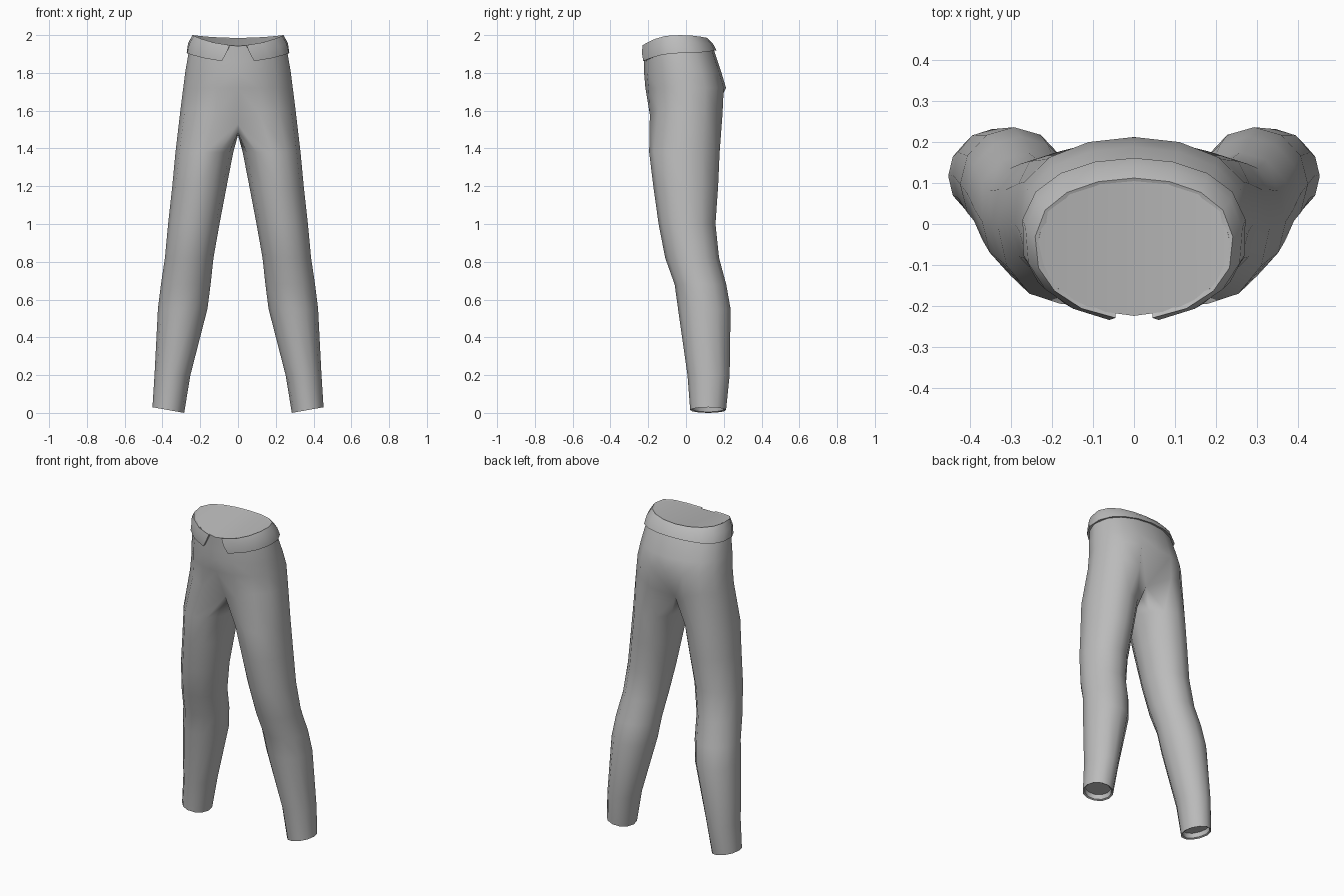
import bpy, bmesh, math

cube = bpy.data.objects.get("Cube")
if cube:
    bpy.data.objects.remove(cube)

cloth = bpy.data.materials.new("grey_cloth")
cloth.use_nodes = True
colour = (0.5, 0.5, 0.5, 1)
cloth.diffuse_color = colour
cloth.node_tree.nodes["Principled BSDF"].inputs["Base Color"].default_value = colour


def top_z(s):
    # Waist rim height: dips at the front, slightly at the back
    return 2.0 - (0.055 if s < 0 else 0.015) * s * s


def band_z(s):
    # Lower edge of the waistband
    return 1.905 + (-0.047 if s < 0 else 0.015) * s * s


def half_ring(z, a, yf, yb, start=0.0):
    """Nine points from the front, round the left side, to the back centre."""
    cy, r = (yf + yb) / 2, (yb - yf) / 2
    t0 = -math.acos(start / a)
    pts = []
    for k in range(9):
        t = t0 + (math.pi / 2 - t0) * k / 8
        s = math.sin(t)
        y = cy + r * (s if s < 0 else s ** 0.75)
        pts.append([max(0.0, a * math.cos(t)) if k < 8 else 0.0, y, z(s) if callable(z) else z])
    return pts


def leg_ring(z, xi, xo, yf, yb, tilt=0.0):
    """Twelve points round one leg, starting at the front inner side."""
    pts = []
    for k in range(12):
        t = math.radians(-120 + 30 * k)
        c = math.cos(t)
        pts.append([(xi + xo) / 2 + (xo - xi) / 2 * c,
                    (yf + yb) / 2 + (yb - yf) / 2 * math.sin(t), z + tilt * (c + 1) / 2])
    return pts


def add_ring(bm, pts):
    return [bm.verts.new(p) for p in pts]


def loft(bm, upper, lower, closed):
    n = len(lower)
    for k in range(n if closed else 8):
        j = (k + 1) % n
        bm.faces.new((upper[k], lower[k], lower[j], upper[j]))


def finish(bm, name, angle):
    mesh = bpy.data.meshes.new(name)
    bm.to_mesh(mesh)
    bm.free()
    ob = bpy.data.objects.new(name, mesh)
    bpy.context.collection.objects.link(ob)
    mesh.materials.append(cloth)
    bpy.ops.object.select_all(action='DESELECT')
    ob.select_set(True)
    bpy.context.view_layer.objects.active = ob
    bpy.ops.object.shade_smooth_by_angle(angle=math.radians(angle))
    mirror = ob.modifiers.new("mirror", 'MIRROR')
    mirror.use_clip = True
    mirror.merge_threshold = 0.001


# Trousers: left half, mirrored
bm = bmesh.new()
hips = [
    half_ring(lambda s: top_z(s) - 0.003, 0.237, -0.224, 0.106),
    half_ring(band_z, 0.262, -0.222, 0.148),
    half_ring(1.80, 0.280, -0.222, 0.188),
    half_ring(1.72, 0.290, -0.215, 0.212),
]
# Crotch ring: the hip outline drops to an arch between the legs
crotch = half_ring(1.61, 0.304, -0.207, 0.205)
crotch[1][2] = crotch[7][2] = 1.58
crotch[0] = (0, -0.13, 1.53)
crotch[8] = (0, 0.11, 1.52)
crotch += [(0, 0.06, 1.485), (0, 0, 1.47), (0, -0.07, 1.485)]
legs = [
    leg_ring(1.38, 0.025, 0.331, -0.195, 0.178),
    leg_ring(1.20, 0.060, 0.348, -0.173, 0.170),
    leg_ring(1.00, 0.098, 0.370, -0.145, 0.156),
    leg_ring(0.82, 0.130, 0.387, -0.110, 0.175),
    leg_ring(0.68, 0.145, 0.408, -0.060, 0.213),
    leg_ring(0.55, 0.162, 0.424, -0.042, 0.236),
    leg_ring(0.20, 0.252, 0.442, 0.008, 0.231),
    leg_ring(0.00, 0.285, 0.453, 0.022, 0.212, 0.03),
    # Recessed hem
    leg_ring(0.005, 0.295, 0.443, 0.032, 0.202, 0.03),
    leg_ring(0.035, 0.297, 0.441, 0.034, 0.200, 0.03),
]
hip_rings = [add_ring(bm, p) for p in hips + [crotch]]
leg_rings = [add_ring(bm, p) for p in legs]
for u, l in zip(hip_rings, hip_rings[1:]):
    loft(bm, u, l, False)
for u, l in zip(hip_rings[-1:] + leg_rings, leg_rings):
    loft(bm, u, l, True)
bm.faces.new(reversed(leg_rings[-1]))
# Cover across the waist
top = hip_rings[0]
for k in range(3):
    bm.faces.new((top[k], top[k + 1], top[7 - k], top[8 - k]))
bm.faces.new(top[3:6])
finish(bm, "trousers", 55)

# Waistband: folded strip, open at the front
bm = bmesh.new()
profile = [
    half_ring(lambda s: top_z(s) - 0.006, 0.228, -0.215, 0.098, 0.045),
    half_ring(top_z, 0.242, -0.232, 0.112, 0.045),
    half_ring(lambda s: 0.55 * top_z(s) + 0.45 * band_z(s), 0.266, -0.239, 0.142, 0.06),
    half_ring(band_z, 0.275, -0.236, 0.161, 0.085),
    half_ring(lambda s: band_z(s) + 0.004, 0.255, -0.215, 0.140, 0.085),
]
rings = [add_ring(bm, p) for p in profile]
for u, l in zip(rings, rings[1:]):
    loft(bm, u, l, False)
bm.faces.new([r[0] for r in reversed(rings)])
finish(bm, "waistband", 50)
